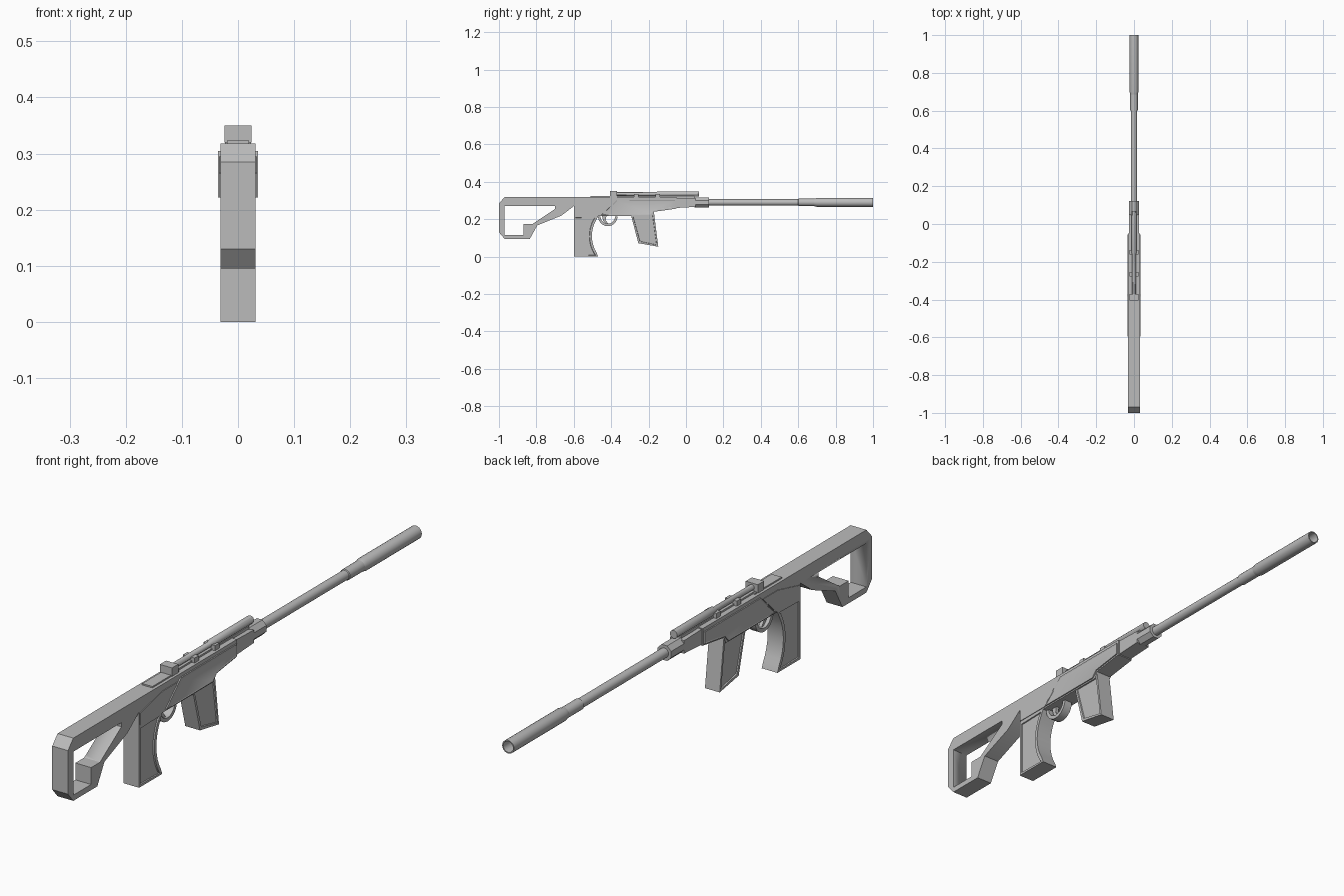
import bpy, bmesh, math
from mathutils import Matrix

cube = bpy.data.objects.get("Cube")
if cube:
    bpy.data.objects.remove(cube, do_unlink=True)

grey = bpy.data.materials.new("plain grey")
grey.use_nodes = True
colour = (0.5, 0.5, 0.5, 1)
grey.diffuse_color = colour
grey.node_tree.nodes["Principled BSDF"].inputs["Base Color"].default_value = colour


def finish(name, bm):
    bmesh.ops.recalc_face_normals(bm, faces=bm.faces)
    mesh = bpy.data.meshes.new(name)
    bm.to_mesh(mesh)
    bm.free()
    mesh.materials.append(grey)
    obj = bpy.data.objects.new(name, mesh)
    bpy.context.collection.objects.link(obj)
    bpy.ops.object.select_all(action="DESELECT")
    obj.select_set(True)
    bpy.context.view_layer.objects.active = obj
    bpy.ops.object.shade_smooth_by_angle(angle=math.radians(30))
    return obj


def prism(name, outline, half, inset=0, depth=0, centre=0):
    """Extrude a (y, z) outline across x, with optional inset side panels."""
    bm = bmesh.new()
    base = bm.faces.new([bm.verts.new((centre - half, y, z)) for y, z in outline])
    ext = bmesh.ops.extrude_face_region(bm, geom=[base])["geom"]
    moved = [v for v in ext if isinstance(v, bmesh.types.BMVert)]
    bmesh.ops.translate(bm, verts=moved, vec=(2 * half, 0, 0))
    bmesh.ops.recalc_face_normals(bm, faces=bm.faces)
    if inset:
        sides = [f for f in bm.faces if abs(f.normal.x) > 0.9]
        bmesh.ops.inset_individual(bm, faces=sides, thickness=inset, depth=0)
        bmesh.ops.inset_individual(bm, faces=sides, thickness=0.002, depth=depth)
    return finish(name, bm)


def box(name, half, y0, y1, z0, z1, centre=0):
    return prism(name, [(y0, z0), (y1, z0), (y1, z1), (y0, z1)], half, centre=centre)


def turned(name, profile, z, sides=20, offset=0):
    """Turn a (radius, y) profile about an axis along y at height z."""
    bm = bmesh.new()
    rings = []
    for r, y in profile:
        ring = []
        for i in range(sides):
            a = math.tau * i / sides + offset
            ring.append(bm.verts.new((r * math.cos(a), y, z + r * math.sin(a))))
        rings.append(ring)
    for a, b in zip(rings, rings[1:]):
        for i in range(sides):
            j = (i + 1) % sides
            bm.faces.new((a[i], a[j], b[j], b[i]))
    bm.faces.new(rings[0])
    bm.faces.new(rings[-1])
    return finish(name, bm)


def arc(cy, cz, r, start, end, steps):
    return [(cy + r * math.cos(math.radians(start + (end - start) * i / steps)),
             cz + r * math.sin(math.radians(start + (end - start) * i / steps)))
            for i in range(steps + 1)]


# Stock and receiver in one body, with the stock opening cut through
body = prism("stock_and_receiver", [
    (-1, 0.285), (-0.97, 0.318), (-0.05, 0.318), (-0.05, 0.257), (-0.17, 0.24),
    (-0.18, 0.217), (-0.6, 0.217), (-0.6, 0.27), (-0.665, 0.22), (-0.795, 0.167),
    (-0.835, 0.095), (-0.97, 0.095), (-1, 0.13)], 0.031)
cutter = prism("stock_opening_cutter", [
    (-0.97, 0.27), (-0.7, 0.27), (-0.7, 0.255), (-0.82, 0.175),
    (-0.87, 0.175), (-0.87, 0.115), (-0.97, 0.115)], 0.1)
cutter.hide_render = True
cut = body.modifiers.new("opening", "BOOLEAN")
cut.object = cutter
cut.solver = "EXACT"
bpy.context.view_layer.objects.active = body
bpy.ops.object.modifier_apply(modifier="opening")
bpy.data.objects.remove(cutter, do_unlink=True)

# Raised side panels on the receiver
for side, s in (("left", 1), ("right", -1)):
    prism(side + "_front_panel", [
        (-0.455, 0.222), (-0.37, 0.305), (-0.055, 0.305), (-0.055, 0.262),
        (-0.17, 0.245), (-0.19, 0.222)], 0.003, 0.004, -0.001, centre=s * 0.0325)
    prism(side + "_rear_panel", [
        (-0.595, 0.222), (-0.595, 0.265), (-0.47, 0.295), (-0.385, 0.295),
        (-0.46, 0.222)], 0.002, centre=s * 0.0315)

# Pistol grip with a hollowed front edge
prism("grip", [(-0.6, 0), (-0.47, 0)]
      + arc(-0.33, 0.11, 0.173, 219, 143, 10)[1:-1]
      + [(-0.47, 0.217), (-0.6, 0.217)], 0.031, 0.012, -0.004)

# Magazine
prism("magazine", [(-0.295, 0.225), (-0.255, 0.072), (-0.148, 0.053),
                   (-0.172, 0.242)], 0.029, 0.012, -0.004)

# Trigger and its guard
prism("trigger_guard", arc(-0.418, 0.215, 0.052, 180, 360, 14)
      + arc(-0.418, 0.215, 0.039, 360, 180, 14), 0.016)
prism("trigger", [(-0.45, 0.22), (-0.425, 0.22), (-0.43, 0.195),
                  (-0.415, 0.175), (-0.422, 0.172), (-0.442, 0.19)], 0.006)

# Front housing and barrel collar
prism("front_housing", [(-0.055, 0.26), (0.05, 0.266), (0.05, 0.312),
                        (-0.055, 0.315)], 0.027)
turned("barrel_collar", [(0.029, 0.045), (0.029, 0.122)], 0.29, 8, math.pi / 8)

# Barrel and hollow muzzle tube
turned("barrel", [(0.017, 0.1), (0.017, 0.6), (0.02, 0.602), (0.02, 0.69)], 0.29)
turned("muzzle_tube", [(0.02, 0.685), (0.0235, 0.7), (0.0235, 1), (0.0195, 1),
                       (0.0195, 0.75)], 0.29)

# Top rail, sight tube, eyepiece and mounts
box("rail_plate", 0.02, -0.51, -0.36, 0.316, 0.323)
box("rail", 0.012, -0.38, 0.045, 0.314, 0.324)
box("sight_eyepiece", 0.024, -0.405, -0.37, 0.32, 0.35)
turned("sight_tube", [(0.01, -0.375), (0.01, -0.16), (0.0145, -0.15),
                      (0.0145, 0.07)], 0.335, 12)
for i, y in enumerate((-0.265, -0.15)):
    box("sight_mount_%d" % (i + 1), 0.023, y - 0.012, y + 0.012, 0.316, 0.336)
